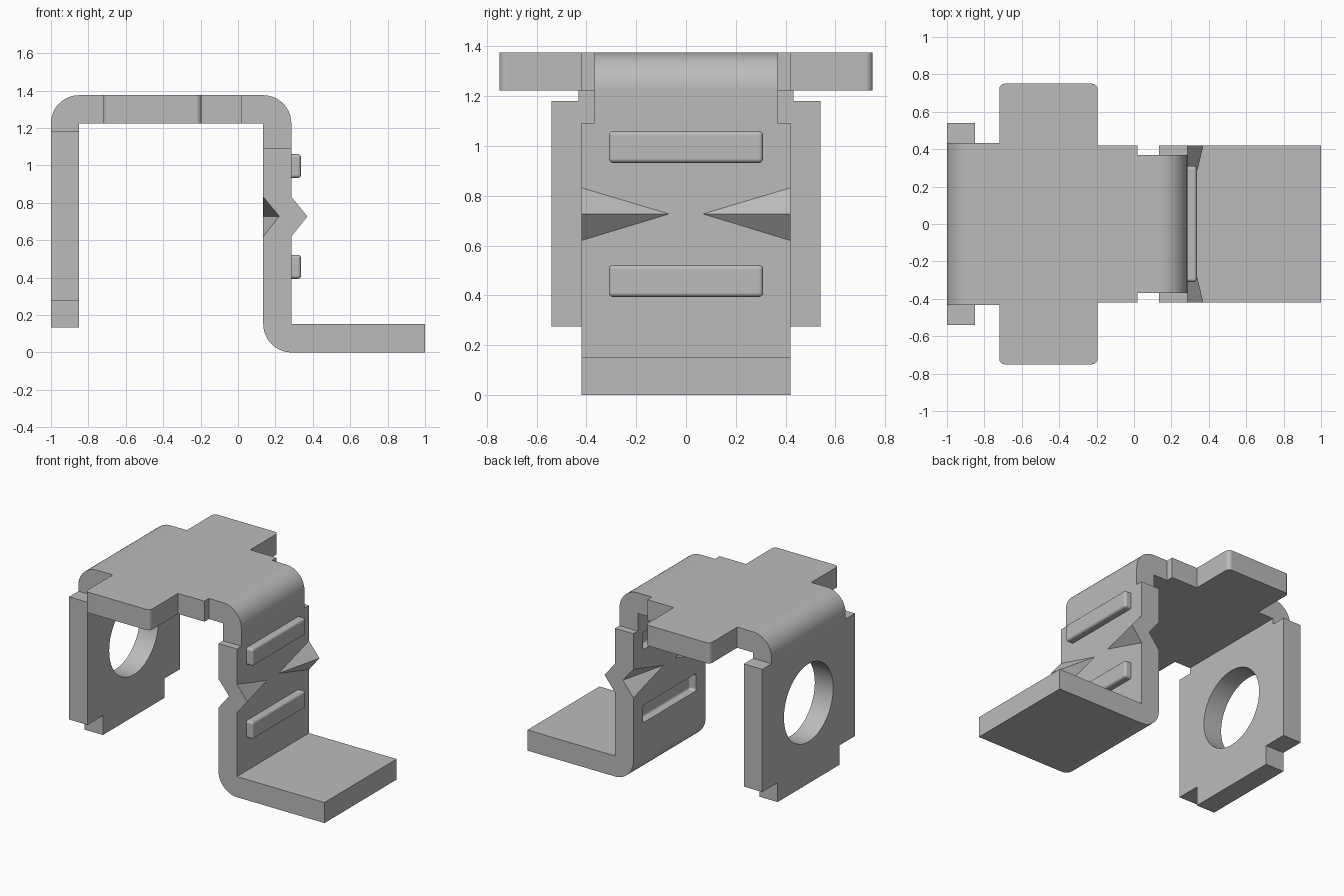
import bpy, bmesh, math
from mathutils import Vector

cube = bpy.data.objects.get("Cube")
if cube:
    bpy.data.objects.remove(cube, do_unlink=True)

# One plain grey for the whole bracket
steel = bpy.data.materials.new("plain grey")
steel.use_nodes = True
GREY = (0.5, 0.5, 0.5, 1)
steel.diffuse_color = GREY
steel.node_tree.nodes["Principled BSDF"].inputs["Base Color"].default_value = GREY


def finish_mesh(name, bm):
    bmesh.ops.recalc_face_normals(bm, faces=bm.faces[:])
    mesh = bpy.data.meshes.new(name)
    bm.to_mesh(mesh)
    bm.free()
    mesh.materials.append(steel)
    obj = bpy.data.objects.new(name, mesh)
    bpy.context.scene.collection.objects.link(obj)
    return obj


def prism(name, outline, axis, lo, hi):
    """Extrude a 2D outline along an axis; the outline uses the other two axes in order."""
    bm = bmesh.new()

    def point(p, t):
        c = list(p)
        c.insert("xyz".index(axis), t)
        return bm.verts.new(c)

    face = bm.faces.new([point(p, lo) for p in outline])
    ext = bmesh.ops.extrude_face_region(bm, geom=[face])
    step = Vector([hi - lo if a == axis else 0 for a in "xyz"])
    moved = [v for v in ext["geom"] if isinstance(v, bmesh.types.BMVert)]
    bmesh.ops.translate(bm, verts=moved, vec=step)
    return finish_mesh(name, bm)


def arc(cx, cy, r, a0, a1, n=20):
    return [(cx + r * math.cos(math.radians(a0 + (a1 - a0) * i / n)),
             cy + r * math.sin(math.radians(a0 + (a1 - a0) * i / n))) for i in range(n + 1)]


def tetra(name, pts):
    bm = bmesh.new()
    v = [bm.verts.new(p) for p in pts]
    for skip in range(4):
        bm.faces.new([v[i] for i in range(4) if i != skip])
    return finish_mesh(name, bm)


def rounded_bar(name, x0, x1, z0, z1):
    bm = bmesh.new()
    bmesh.ops.create_cube(bm, size=1)
    for v in bm.verts:
        v.co = ((x0 + x1) / 2 + v.co.x * (x1 - x0), v.co.y * 0.62,
                (z0 + z1) / 2 + v.co.z * (z1 - z0))
    bmesh.ops.bevel(bm, geom=bm.edges[:], offset=0.018, segments=5,
                    profile=0.5, affect='EDGES')
    return finish_mesh(name, bm)


def boolean(target, tool, operation):
    mod = target.modifiers.new("boolean", 'BOOLEAN')
    mod.operation, mod.object, mod.solver = operation, tool, 'EXACT'
    bpy.context.view_layer.objects.active = target
    bpy.ops.object.modifier_apply(modifier=mod.name)
    bpy.data.objects.remove(tool, do_unlink=True)


T = 0.152                    # sheet thickness
TOP, UNDER = 1.375, 1.223    # top plate faces
WALL_IN, WALL_OUT = 0.135, 0.285

# End plate with shoulders, a lower tab and a round hole
half = [(0.36, 0.132), (0.36, 0.275), (0.54, 0.275), (0.54, 1.18)]
end_plate = prism("end_plate", half + [(-y, z) for y, z in reversed(half)], "x", -1, -0.85)
hole = prism("hole_cutter", arc(0, 0.727, 0.287, 0, 360, 64)[:-1], "x", -1.1, -0.75)
boolean(end_plate, hole, 'DIFFERENCE')

# Bend joining the end plate to the top
end_bend = prism("end_bend", [(-0.85, 1.18), (-1, 1.18)]
                 + arc(-0.85, TOP - 0.15, 0.15, 180, 90)
                 + [(-0.72, TOP), (-0.72, UNDER), (-0.85, UNDER)], "y", -0.432, 0.432)

# Top plate with two round-cornered side wings
half = ([(-0.72, 0.432)] + arc(-0.69, 0.72, 0.03, 180, 90, 8)
        + arc(-0.225, 0.72, 0.03, 90, 0, 8) + [(-0.195, 0.42), (0.02, 0.42)])
top_plate = prism("top_plate", half + [(x, -y) for x, y in reversed(half)], "z", UNDER, TOP)

# Narrow bend from the top down to the wall
wall_bend = prism("wall_bend", [(0.02, UNDER), (0.02, TOP)]
                  + arc(WALL_IN, TOP - 0.15, 0.15, 90, 0)
                  + [(WALL_OUT, 1.093), (WALL_IN, 1.093), (WALL_IN, UNDER)], "y", -0.368, 0.368)

# Upright wall and foot, bent from one strip
wall_foot = prism("wall_and_foot", [(WALL_IN, 1.093), (WALL_OUT, 1.093), (WALL_OUT, T),
                                    (1, T), (1, 0)]
                  + arc(WALL_IN + T, T, T, 270, 180), "y", -0.42, 0.42)


def crease(x, side, reach, over):
    """Tapering fold at one wall edge; its open side is pushed past the face."""
    tip = Vector((x, 0.068 * side, 0.727))
    corners = [Vector((x, 0.42 * side, 0.832)), Vector((x, 0.42 * side, 0.62)),
               Vector((x + 0.086, 0.42 * side, 0.727))]
    a, b, ridge = [tip + (c - tip) * reach for c in corners]
    return [ridge] + [ridge + (p - ridge) * over for p in (tip, a, b)]


# Creases and embossed ribs: raised outside, hollow inside
for side in (-1, 1):
    boolean(wall_foot, tetra("crease_cutter", crease(WALL_IN, side, 1.2, 1.2)), 'DIFFERENCE')
    boolean(wall_foot, tetra("crease_ridge", crease(WALL_OUT, side, 1, 1.2)), 'UNION')
parts = [end_plate, end_bend, top_plate, wall_bend, wall_foot]
for label, z0, z1 in (("lower", 0.393, 0.522), ("upper", 0.932, 1.06)):
    boolean(wall_foot, rounded_bar("pocket_cutter", 0.08, 0.187, z0, z1), 'DIFFERENCE')
    parts.append(rounded_bar(label + "_rib", 0.23, 0.337, z0, z1))

# Smooth bends, crisp sheet edges
bpy.ops.object.select_all(action='DESELECT')
for obj in parts:
    obj.select_set(True)
bpy.context.view_layer.objects.active = parts[0]
bpy.ops.object.shade_smooth_by_angle(angle=math.radians(25))
for obj in parts:
    mod = obj.modifiers.new("even shading", 'WEIGHTED_NORMAL')
    mod.keep_sharp = True
